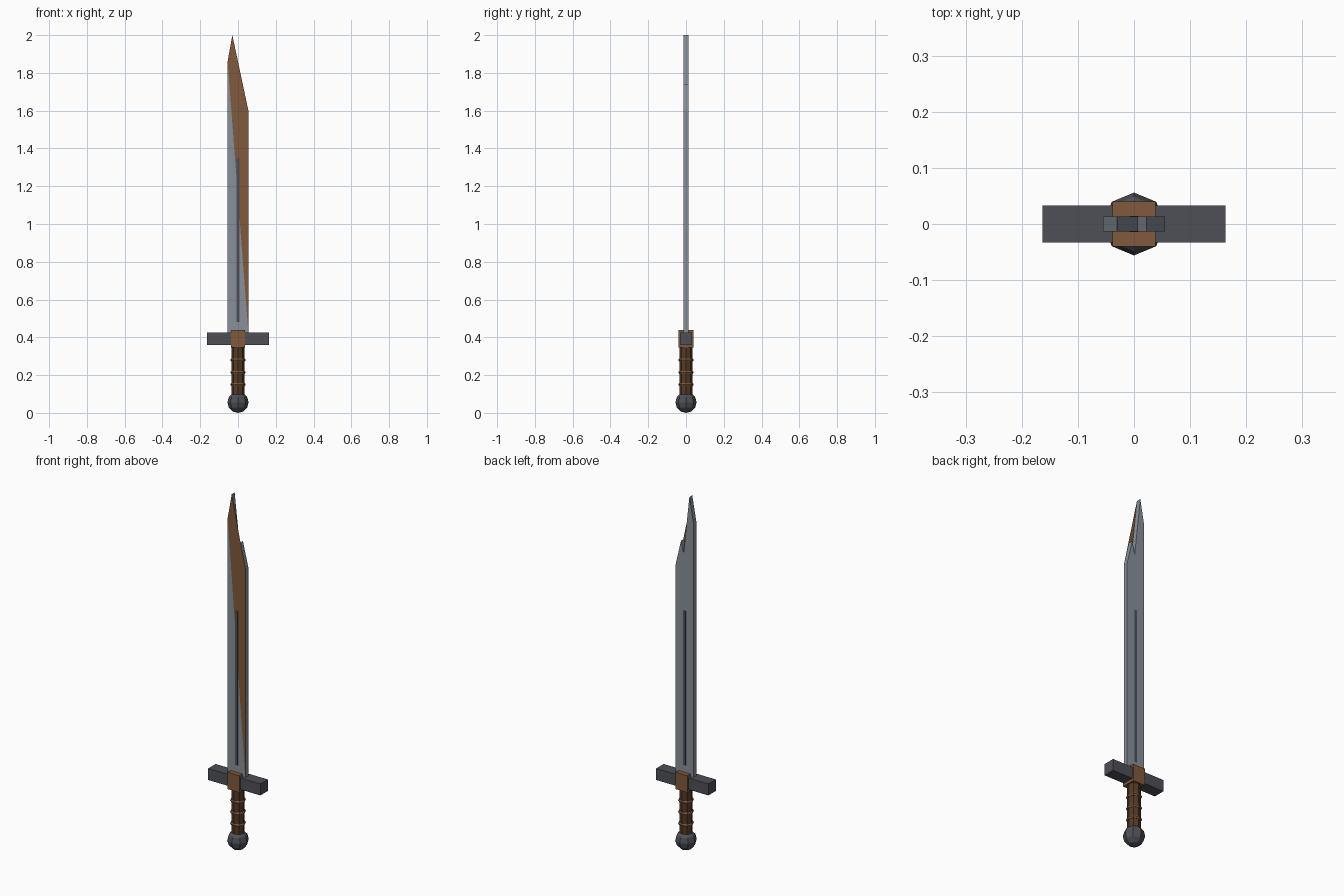
import bpy, bmesh, math
from mathutils import Matrix

if "Cube" in bpy.data.objects:
    bpy.data.objects.remove(bpy.data.objects["Cube"])


def material(name, rgb):
    m = bpy.data.materials.new(name)
    m.diffuse_color = (*rgb, 1)
    m.use_nodes = True
    m.node_tree.nodes["Principled BSDF"].inputs["Base Color"].default_value = m.diffuse_color
    return m


STEEL = material("steel", (0.25, 0.28, 0.32))
IRON = material("dark_iron", (0.075, 0.08, 0.095))
BROWN = material("brown", (0.22, 0.10, 0.045))
LEATHER = material("leather", (0.09, 0.042, 0.018))


def add_object(name, bm, *mats):
    mesh = bpy.data.meshes.new(name)
    bm.to_mesh(mesh)
    bm.free()
    for m in mats:
        mesh.materials.append(m)
    ob = bpy.data.objects.new(name, mesh)
    bpy.context.collection.objects.link(ob)
    return ob


def box(name, half_x, half_y, z0, z1, mat):
    bm = bmesh.new()
    bmesh.ops.create_cube(bm, size=1)
    bmesh.ops.scale(bm, vec=(2 * half_x, 2 * half_y, z1 - z0), verts=bm.verts)
    bmesh.ops.translate(bm, vec=(0, 0, (z0 + z1) / 2), verts=bm.verts)
    return add_object(name, bm, mat)


# Blade: broken tip, notched at the back, rusted sheet closing the front
W, T = 0.055, 0.013
profile = [(-W, 0.42), (W, 0.42), (W, 1.60), (0.022, 1.74),
           (0.006, 1.67), (-0.03, 2.0), (-W, 1.86)]
bm = bmesh.new()
front = [bm.verts.new((x, -T, z)) for x, z in profile]
back = [bm.verts.new((x, T, z)) for x, z in profile]
n = len(profile)
for i in range(n):
    j = (i + 1) % n
    bm.faces.new((front[j], front[i], back[i], back[j]))
bm.faces.new(back[::-1])
bm.faces.new((front[0], front[1], front[6]))
rust = bm.faces.new((front[1], front[2], front[5], front[6]))
rust.material_index = 1
add_object("blade", bm, STEEL, BROWN)

# Dark fuller strip showing on both faces
box("fuller", 0.008, 0.0145, 0.48, 1.35, IRON)

# Guard and its centre block
box("crossguard", 0.163, 0.033, 0.36, 0.425, IRON)
box("guard_block", 0.038, 0.040, 0.345, 0.44, BROWN)

# Grip
bm = bmesh.new()
bmesh.ops.create_cone(bm, cap_ends=True, segments=8, radius1=0.034,
                      radius2=0.034, depth=0.27,
                      matrix=Matrix.Translation((0, 0, 0.22)))
add_object("grip", bm, LEATHER)

# Raised wrap rings
for k, z in enumerate((0.15, 0.215, 0.28)):
    bpy.ops.mesh.primitive_torus_add(major_segments=8, minor_segments=6,
                                     major_radius=0.032, minor_radius=0.009,
                                     location=(0, 0, z))
    ring = bpy.context.object
    ring.name = f"grip_ring_{k + 1}"
    ring.data.materials.append(BROWN)

# Faceted pommel
bm = bmesh.new()
bmesh.ops.create_uvsphere(bm, u_segments=8, v_segments=6, radius=0.056,
                          matrix=Matrix.Translation((0, 0, 0.056)))
add_object("pommel", bm, IRON)
